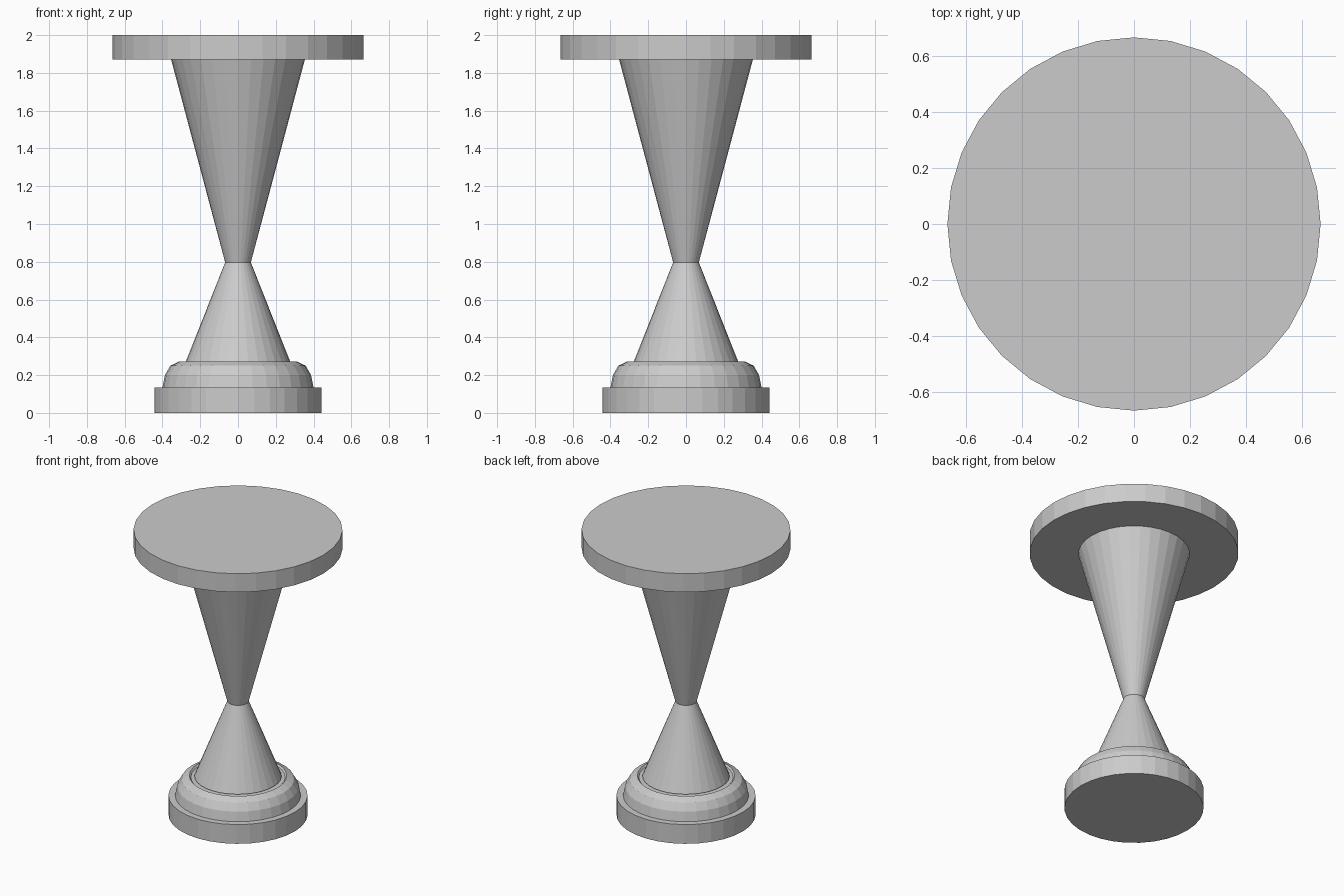
import bpy, bmesh, math

if "Cube" in bpy.data.objects:
    bpy.data.objects.remove(bpy.data.objects["Cube"])

SIDES = 32

def lathe(name, profile, smooth=False):
    """Revolve an (r, z) profile around z, capping both ends."""
    bm = bmesh.new()
    rings = [[bm.verts.new((r * math.sin(a), r * math.cos(a), z))
              for a in (2 * math.pi * i / SIDES for i in range(SIDES))]
             for r, z in profile]
    for lo, hi in zip(rings, rings[1:]):
        for i in range(SIDES):
            j = (i + 1) % SIDES
            bm.faces.new((lo[i], lo[j], hi[j], hi[i]))
    bm.faces.new(rings[0])
    bm.faces.new(rings[-1])
    bmesh.ops.recalc_face_normals(bm, faces=bm.faces)
    me = bpy.data.meshes.new(name)
    bm.to_mesh(me)
    bm.free()
    ob = bpy.data.objects.new(name, me)
    bpy.context.collection.objects.link(ob)
    return ob

# Flat base and table top
lathe("base", [(0.443, 0), (0.443, 0.135)])
lathe("table_top", [(0.665, 1.87), (0.665, 2.0)])

# Two tapered halves of the pedestal meeting at the waist
lathe("pedestal", [(0.277, 0.27), (0.068, 0.797), (0.354, 1.87)])

# Rounded collar with a shallow groove around the pedestal foot
lathe("collar", [(0.40, 0.135), (0.387, 0.20), (0.358, 0.25), (0.31, 0.273),
                 (0.30, 0.262), (0.27, 0.262)])
